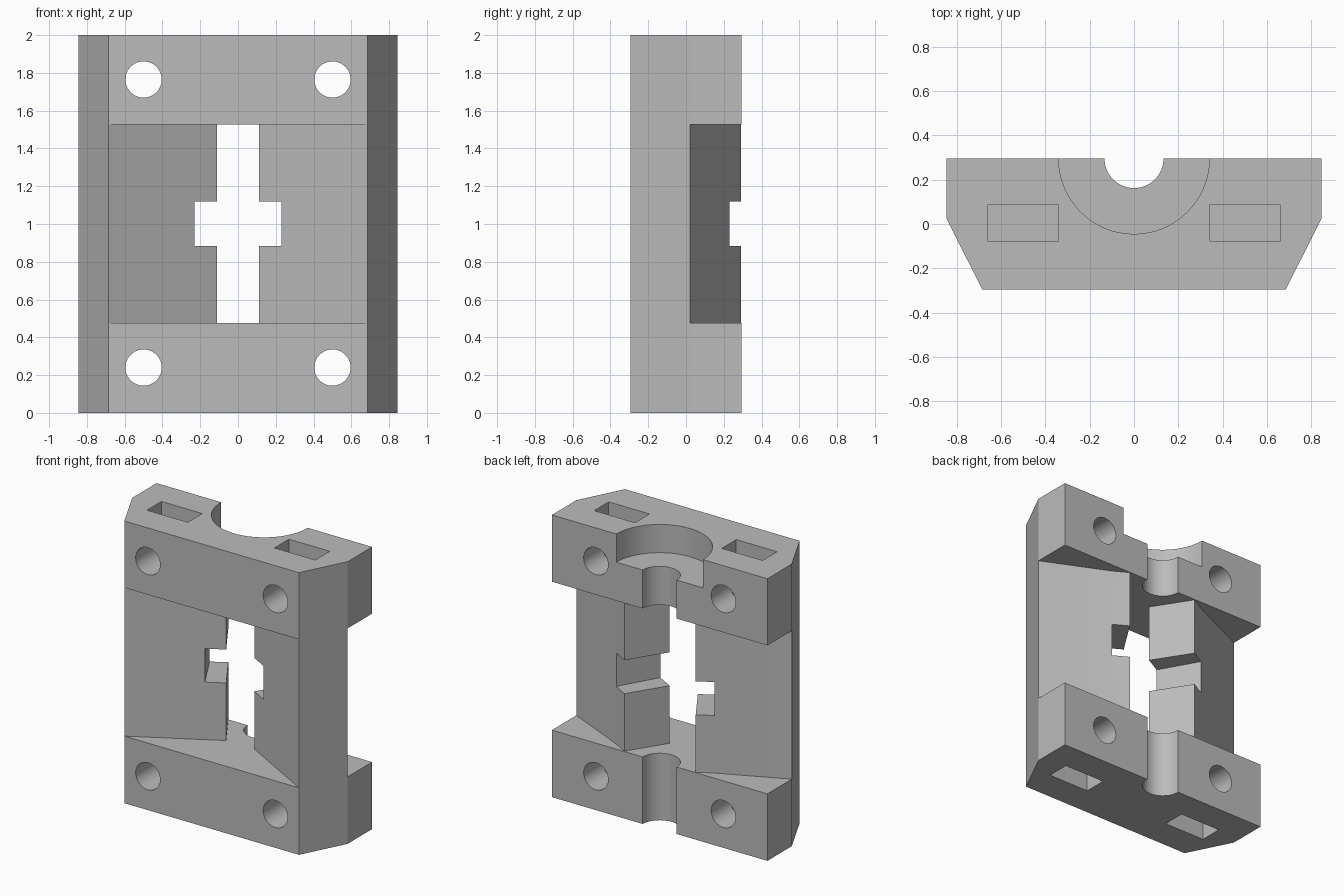
import bpy, bmesh, math
from mathutils import Matrix, Vector

if "Cube" in bpy.data.objects:
    bpy.data.objects.remove(bpy.data.objects["Cube"], do_unlink=True)

grey = bpy.data.materials.new("plain_grey")
grey.use_nodes = True
grey.diffuse_color = (0.5, 0.5, 0.5, 1)
grey.node_tree.nodes["Principled BSDF"].inputs["Base Color"].default_value = (0.5, 0.5, 0.5, 1)

BACK = 0.295                    # y of the back face
LOW, HIGH = 0.475, 1.527        # window between the end blocks


def add_object(name, bm):
    bmesh.ops.recalc_face_normals(bm, faces=bm.faces)
    mesh = bpy.data.meshes.new(name)
    bm.to_mesh(mesh)
    bm.free()
    mesh.materials.append(grey)
    obj = bpy.data.objects.new(name, mesh)
    bpy.context.collection.objects.link(obj)
    return obj


def prism(name, half, z0, z1):
    """Extrude a half profile, mirrored in x, from z0 to z1."""
    outline = half + [(-x, y) for x, y in reversed(half)]
    bm = bmesh.new()
    face = bm.faces.new([bm.verts.new((x, y, z0)) for x, y in outline])
    out = bmesh.ops.extrude_face_region(bm, geom=[face])
    verts = [v for v in out["geom"] if isinstance(v, bmesh.types.BMVert)]
    bmesh.ops.translate(bm, verts=verts, vec=(0, 0, z1 - z0))
    return add_object(name, bm)


def cylinder(name, radius, depth, centre, along_y=False):
    bm = bmesh.new()
    turn = Matrix.Rotation(math.pi / 2 if along_y else 0, 4, "X")
    bmesh.ops.create_cone(bm, cap_ends=True, segments=64, radius1=radius, radius2=radius,
                          depth=depth, matrix=Matrix.Translation(centre) @ turn)
    return add_object(name, bm)


def box(name, low, high):
    low, high = Vector(low), Vector(high)
    bm = bmesh.new()
    bmesh.ops.create_cube(bm, size=1, matrix=Matrix.Translation((low + high) / 2)
                          @ Matrix.Diagonal((*(high - low), 1)))
    return add_object(name, bm)


# Chamfered body
body = prism("clamp_body", [(0.685, -BACK), (0.845, 0.022), (0.845, BACK)], 0, 2)

# Window: front V, central gap and sloping back, leaving two angled arms
cutters = [prism("window_cutter", [(0.743, -0.327), (0.11, 0.025), (0.28, 0.291),
                                   (0.385, 0.231), (0.9, -0.003), (0.9, 0.4)], LOW, HIGH)]
# Notch across the inner ends of the arms
cutters.append(prism("notch_cutter", [(0.19, -0.112), (0.425, 0.302)], 0.883, 1.12))

# Rod groove through both ends, with a wide recess at the top
cutters.append(cylinder("groove_cutter", 0.133, 2.4, (0, BACK, 1)))
cutters.append(cylinder("recess_cutter", 0.34, 0.4, (0, BACK, 2)))

# Bolt holes and nut slots
for side in (-1, 1):
    for end, z in (("lower", 0.24), ("upper", 1.765)):
        cutters.append(cylinder("bolt_hole_cutter_" + end, 0.096, 1, (side * 0.5, 0, z), True))
        z0, z1 = (-0.1, 0.395) if end == "lower" else (1.605, 2.1)
        cutters.append(box("nut_slot_cutter_" + end, (side * 0.5 - 0.16, -0.077, z0),
                           (side * 0.5 + 0.16, 0.085, z1)))

# Cut everything from the body
for cutter in cutters:
    mod = body.modifiers.new(cutter.name, "BOOLEAN")
    mod.operation = "DIFFERENCE"
    mod.solver = "EXACT"
    mod.object = cutter
bpy.context.view_layer.update()
graph = bpy.context.evaluated_depsgraph_get()
result = bpy.data.meshes.new_from_object(body.evaluated_get(graph))
body.modifiers.clear()
body.data = result
for cutter in cutters:
    bpy.data.objects.remove(cutter, do_unlink=True)

# Smooth round walls, sharp edges elsewhere
bpy.ops.object.select_all(action="DESELECT")
body.select_set(True)
bpy.context.view_layer.objects.active = body
bpy.ops.object.shade_smooth_by_angle(angle=math.radians(25))
